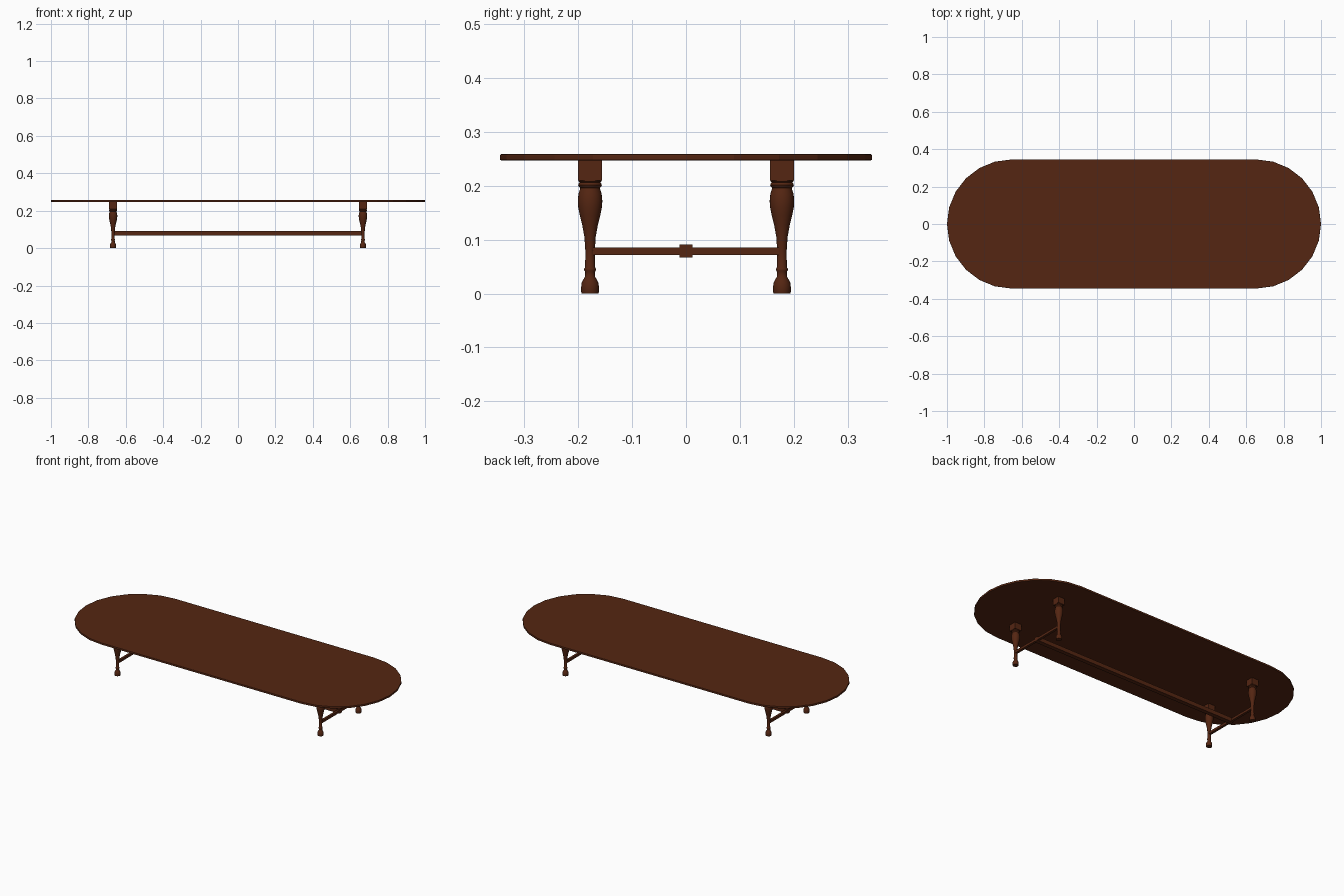
import bpy, bmesh, math

if "Cube" in bpy.data.objects:
    bpy.data.objects.remove(bpy.data.objects["Cube"])

wood = bpy.data.materials.new("dark brown wood")
wood.diffuse_color = (0.09, 0.019, 0.006, 1)
wood.use_nodes = True
wood.node_tree.nodes["Principled BSDF"].inputs["Base Color"].default_value = wood.diffuse_color


def make_object(name, bm, smooth=False):
    bmesh.ops.recalc_face_normals(bm, faces=bm.faces)
    mesh = bpy.data.meshes.new(name)
    bm.to_mesh(mesh)
    bm.free()
    mesh.materials.append(wood)
    obj = bpy.data.objects.new(name, mesh)
    bpy.context.collection.objects.link(obj)
    if smooth:
        bpy.ops.object.select_all(action='DESELECT')
        obj.select_set(True)
        bpy.context.view_layer.objects.active = obj
        bpy.ops.object.shade_smooth_by_angle(angle=math.radians(40))
    return obj


def box(name, center, size):
    bm = bmesh.new()
    bmesh.ops.create_cube(bm, size=1)
    bmesh.ops.scale(bm, vec=size, verts=bm.verts)
    bmesh.ops.translate(bm, vec=center, verts=bm.verts)
    return make_object(name, bm)


def lathe(name, x, y, profile, sides=24):
    bm = bmesh.new()
    rings = [[bm.verts.new((x + r * math.cos(2 * math.pi * i / sides),
                            y + r * math.sin(2 * math.pi * i / sides), z))
              for i in range(sides)] for r, z in profile]
    for a, b in zip(rings, rings[1:]):
        for i in range(sides):
            j = (i + 1) % sides
            bm.faces.new((a[i], a[j], b[j], b[i]))
    bm.faces.new(rings[0])
    bm.faces.new(rings[-1])
    return make_object(name, bm, True)


# Table top: straight sides with twelve-sided half-round ends
R, CX, STEPS = 0.345, 0.655, 12
bm = bmesh.new()
outline = []
for cx, start in ((CX, -90), (-CX, 90)):
    for i in range(STEPS + 1):
        a = math.radians(start + 180 * i / STEPS)
        outline.append(bm.verts.new((cx + R * math.cos(a), R * math.sin(a), 0.247)))
face = bm.faces.new(outline)
ext = bmesh.ops.extrude_face_region(bm, geom=[face])
bmesh.ops.translate(bm, vec=(0, 0, 0.0115),
                    verts=[g for g in ext["geom"] if isinstance(g, bmesh.types.BMVert)])
top = make_object("table_top", bm)
bevel = top.modifiers.new("rounded_rim", 'BEVEL')
bevel.width = 0.002
bevel.segments = 2
bevel.limit_method = 'ANGLE'
bevel.angle_limit = math.radians(40)

# Turned legs with square blocks at the head
LX, LY = 0.668, 0.178
PROFILE = [(0.0155, 0), (0.0165, 0.003), (0.0165, 0.012), (0.0155, 0.02),
           (0.0125, 0.026), (0.0095, 0.031), (0.009, 0.040), (0.0108, 0.043),
           (0.0108, 0.046), (0.009, 0.049), (0.0088, 0.08), (0.0105, 0.105),
           (0.0145, 0.127), (0.019, 0.145), (0.022, 0.16), (0.0228, 0.172),
           (0.0215, 0.185), (0.018, 0.196), (0.0205, 0.198), (0.022, 0.201),
           (0.0205, 0.205), (0.019, 0.206), (0.0215, 0.208), (0.0215, 0.211)]
for sx, xn in ((-1, "left"), (1, "right")):
    for sy, yn in ((-1, "front"), (1, "back")):
        lathe(f"{yn}_{xn}_leg", sx * LX, sy * LY, PROFILE)
        box(f"{yn}_{xn}_leg_block", (sx * LX, sy * LY, 0.229), (0.044, 0.044, 0.038))
    # Cross stretcher joining each pair of legs
    box(f"{xn}_stretcher", (sx * LX, 0, 0.0785), (0.014, 2 * LY, 0.014))

# Long stretcher down the middle
box("long_stretcher", (0, 0, 0.079), (1.354, 0.025, 0.024))
